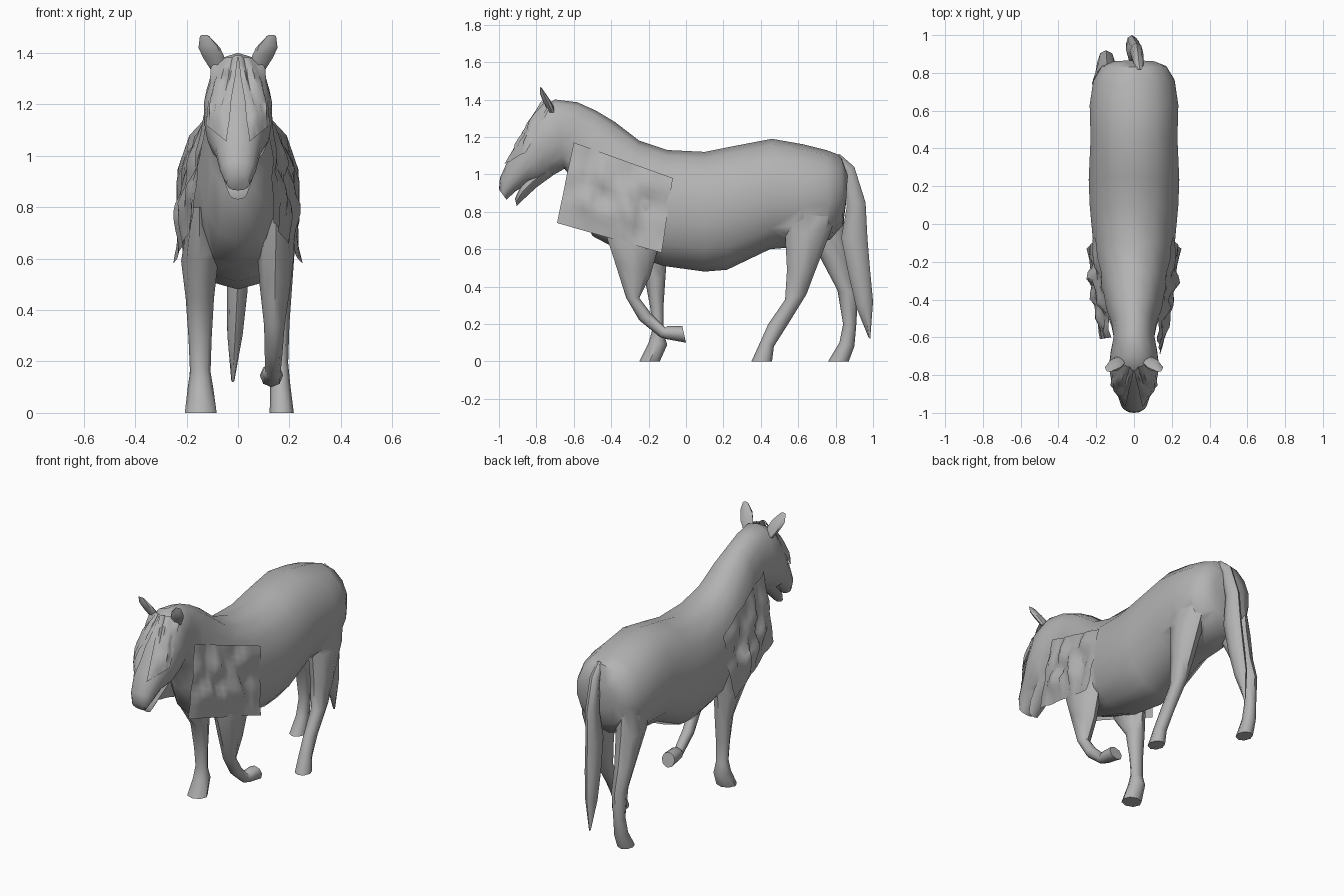
import bpy, bmesh, math
from mathutils import Vector, noise

default_cube = bpy.data.objects.get("Cube")
if default_cube:
    bpy.data.objects.remove(default_cube, do_unlink=True)

grey = bpy.data.materials.new("plain_grey")
grey.use_nodes = True
colour = (0.45, 0.45, 0.45, 1)
grey.diffuse_color = colour
grey.node_tree.nodes["Principled BSDF"].inputs["Base Color"].default_value = colour


def shade(obj, angle):
    """Smooth the shading but keep edges sharper than the angle."""
    bpy.ops.object.select_all(action="DESELECT")
    obj.select_set(True)
    bpy.context.view_layer.objects.active = obj
    bpy.ops.object.shade_smooth_by_angle(angle=math.radians(angle))


def finish(name, bm, angle):
    """Turn a bmesh into a smooth shaded object with the grey material."""
    bmesh.ops.recalc_face_normals(bm, faces=bm.faces)
    mesh = bpy.data.meshes.new(name)
    bm.to_mesh(mesh)
    bm.free()
    mesh.materials.append(grey)
    obj = bpy.data.objects.new(name, mesh)
    bpy.context.collection.objects.link(obj)
    shade(obj, angle)
    return obj


def loft(name, rings, x_top=0, x_end=0, sides=8, fullness=1, angle=50):
    """Skin oval rings; each ring is upper y, z, lower y, z and half width."""
    bm = bmesh.new()
    loops = []
    for i, (upper_y, upper_z, lower_y, lower_z, width) in enumerate(rings):
        x = x_top + (x_end - x_top) * i / (len(rings) - 1)
        upper = Vector((x, upper_y, upper_z))
        lower = Vector((x, lower_y, lower_z))
        middle, reach = (upper + lower) / 2, (upper - lower) / 2
        loop = []
        for k in range(sides):
            turn = math.tau * k / sides
            c, s = math.cos(turn), math.sin(turn)
            s = math.copysign(abs(s) ** fullness, s)
            loop.append(bm.verts.new(middle + reach * c + Vector((width * s, 0, 0))))
        loops.append(loop)
    for a, b in zip(loops, loops[1:]):
        for k in range(sides):
            n = (k + 1) % sides
            bm.faces.new((a[k], a[n], b[n], b[k]))
    bm.faces.new(loops[0])
    bm.faces.new(loops[-1])
    return finish(name, bm, angle)


def merge(base, part):
    """Weld a part into the base so that they share one outer skin."""
    union = base.modifiers.new("weld_" + part.name, "BOOLEAN")
    union.operation = "UNION"
    union.solver = "EXACT"
    union.object = part
    bpy.ops.object.select_all(action="DESELECT")
    bpy.context.view_layer.objects.active = base
    base.select_set(True)
    bpy.ops.object.modifier_apply(modifier=union.name)
    bpy.data.objects.remove(part, do_unlink=True)


def crumpled_sheet(name, corners, bulge, depth, scale, columns=14, rows=12):
    """Bilinear patch from four corners, bulged outward and creased by noise."""
    a, b, c, d = [Vector(p) for p in corners]
    outward = (b - a).cross(d - a).normalized()
    if outward.x * (a.x + b.x + c.x + d.x) < 0:
        outward.negate()
    bm = bmesh.new()
    grid = []
    for j in range(rows + 1):
        v = j / rows
        line = []
        for i in range(columns + 1):
            u = i / columns
            point = a.lerp(b, u).lerp(d.lerp(c, u), v)
            crease = noise.noise(Vector((u * scale, v * scale * 0.5, a.x)))
            hump = math.sin(math.pi * u) * math.sin(math.pi * v)
            point += outward * (bulge * hump + depth * crease * (0.3 + hump))
            line.append(bm.verts.new(point))
        grid.append(line)
    for r, s in zip(grid, grid[1:]):
        for i in range(columns):
            bm.faces.new((r[i], r[i + 1], s[i + 1], s[i]))
    return finish(name, bm, 60)


# Trunk, neck and head in one skin, from rump to muzzle
body = loft("body", [
    (.865, 1.0, .855, .84, .11),
    (.83, 1.1, .84, .73, .175),
    (.75, 1.13, .77, .65, .22),
    (.63, 1.16, .63, .615, .24),
    (.46, 1.19, .45, .6, .235),
    (.25, 1.15, .22, .49, .245),
    (.1, 1.12, .1, .48, .24),
    (-.1, 1.13, -.12, .51, .22),
    (-.25, 1.18, -.33, .58, .188),
    (-.38, 1.28, -.5, .67, .155),
    (-.48, 1.34, -.58, .85, .122),
    (-.58, 1.385, -.61, .98, .11),
    (-.7, 1.4, -.65, 1.03, .125),
    (-.79, 1.35, -.72, .99, .135),
    (-.87, 1.22, -.78, .96, .122),
    (-.95, 1.08, -.84, .955, .088),
    (-.995, .98, -.91, .91, .07),
    (-1, .92, -.96, .865, .045),
], sides=14, fullness=.88)

# Lower jaw, leaving the mouth slightly open at the lips
jaw = loft("lower_jaw", [
    (-.74, 1.06, -.71, .995, .08),
    (-.83, 1.0, -.8, .93, .07),
    (-.88, .945, -.87, .865, .055),
    (-.915, .87, -.905, .83, .035),
])

# Forelegs: the left one lifted and bent back, the right one standing
left_foreleg = loft("left_foreleg", [
    (-.44, .8, -.1, .78, .04),
    (-.42, .65, -.15, .6, .072),
    (-.38, .53, -.19, .46, .06),
    (-.32, .34, -.25, .34, .04),
    (-.25, .22, -.19, .26, .035),
    (-.14, .13, -.11, .18, .03),
    (-.11, .12, -.1, .19, .04),
    (0, .1, -.02, .19, .045),
], .15, .13)
right_foreleg = loft("right_foreleg", [
    (-.42, .8, -.08, .78, .04),
    (-.34, .6, -.1, .58, .072),
    (-.22, .44, -.11, .45, .055),
    (-.19, .28, -.12, .3, .045),
    (-.18, .17, -.12, .15, .04),
    (-.2, .1, -.1, .09, .05),
    (-.25, 0, -.14, 0, .062),
], -.15, -.145)

# Hind legs: the left one stepping forward, the right one trailing
left_hind_leg = loft("left_hind_leg", [
    (.53, .88, .82, .88, .06),
    (.53, .68, .78, .71, .08),
    (.54, .49, .69, .48, .06),
    (.53, .33, .645, .36, .045),
    (.44, .2, .54, .19, .035),
    (.4, .11, .47, .08, .04),
    (.35, 0, .46, 0, .047),
], .14, .17)
right_hind_leg = loft("right_hind_leg", [
    (.58, .88, .83, .9, .06),
    (.64, .7, .85, .69, .08),
    (.72, .55, .88, .5, .06),
    (.81, .38, .92, .36, .045),
    (.84, .2, .91, .19, .035),
    (.82, .1, .9, .08, .04),
    (.76, 0, .87, 0, .047),
], -.14, -.155)

for part in (jaw, left_foreleg, right_foreleg, left_hind_leg, right_hind_leg):
    merge(body, part)
shade(body, 60)

# Tail hanging from the rump
loft("tail", [
    (.82, 1.11, .81, 1.06, .02),
    (.9, 1.04, .84, 1.0, .03),
    (.96, .85, .86, .83, .035),
    (.97, .66, .83, .66, .04),
    (.985, .48, .87, .46, .04),
    (1, .32, .91, .29, .03),
    (.985, .12, .975, .13, .006),
], .03, -.02)

for side, label in ((1, "left"), (-1, "right")):
    # Leaf shaped ear leaning outward
    loft(label + "_ear", [
        (-.73, 1.33, -.7, 1.33, .028),
        (-.765, 1.39, -.71, 1.37, .042),
        (-.78, 1.43, -.735, 1.41, .042),
        (-.782, 1.47, -.77, 1.46, .018),
    ], side * .075, side * .13)

    # Creased mane panel lying over the shoulder
    front_x, front_y = (.14, -.69) if side > 0 else (.18, -.61)
    crumpled_sheet(label + "_mane_panel", [
        (side * .12, -.6, 1.17),
        (side * .205, -.07, .98),
        (side * .245, -.13, .58),
        (side * front_x, front_y, .74),
    ], .025, .05, 7)

    # Forelock hanging beside the nose ridge
    crumpled_sheet(label + "_forelock", [
        (0, -.775, 1.39),
        (side * .1, -.715, 1.37),
        (side * .125, -.855, 1.12),
        (side * .045, -.97, 1.055),
    ], .03, .03, 6, 8, 8)
